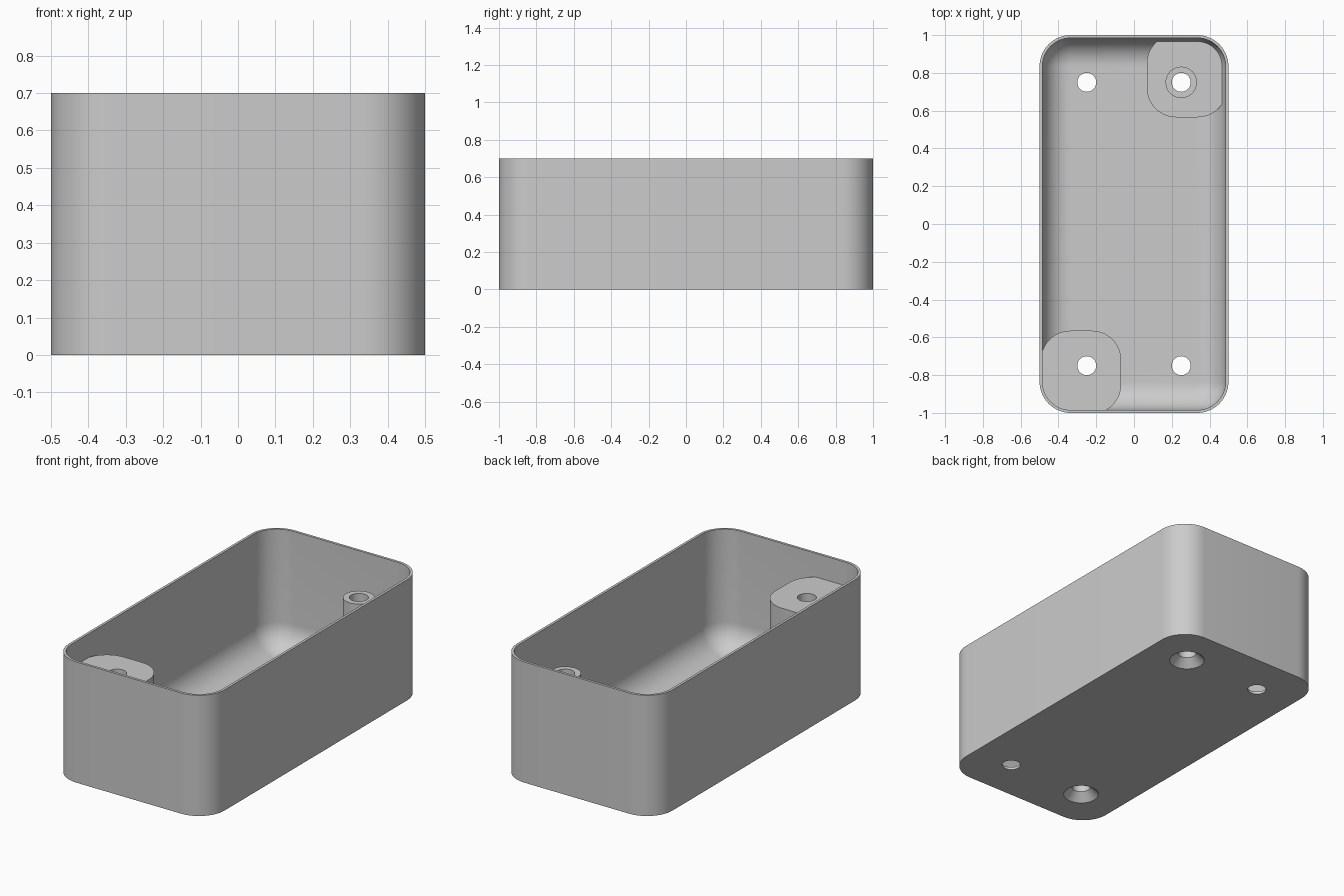
import bpy, bmesh
from math import sin, cos, pi

if "Cube" in bpy.data.objects:
    bpy.data.objects.remove(bpy.data.objects["Cube"])

WIDTH, LENGTH, HEIGHT = 0.5, 1.0, 0.70     # half width, half length, full height
CORNER, WALL, FLOOR = 0.165, 0.015, 0.015
POST_TOP, LOW_TOP = 0.563, 0.09
SCREW_X, SCREW_Y, HOLE = 0.25, 0.75, 0.05

grey = bpy.data.materials.new("matte grey")
grey.use_nodes = True
grey.diffuse_color = (0.6, 0.6, 0.6, 1)
grey.node_tree.nodes["Principled BSDF"].inputs["Base Color"].default_value = (0.6, 0.6, 0.6, 1)


def rounded(cx, cy, hx, hy, r, z, n=14):
    """Rounded rectangle outline, anticlockwise."""
    points = []
    for k, (sx, sy) in enumerate([(1, 1), (-1, 1), (-1, -1), (1, -1)]):
        for i in range(n + 1):
            a = (k + i / n) * pi / 2
            points.append((cx + sx * (hx - r) + r * cos(a),
                           cy + sy * (hy - r) + r * sin(a), z))
    return points


def circle(cx, cy, r, z, n=48):
    return [(cx + r * cos(2 * pi * i / n), cy + r * sin(2 * pi * i / n), z)
            for i in range(n)]


def loft(name, outlines):
    """Closed solid skinned through a stack of outlines."""
    bm = bmesh.new()
    loops = [[bm.verts.new(p) for p in o] for o in outlines]
    n = len(loops[0])
    for low, high in zip(loops, loops[1:]):
        for i in range(n):
            j = (i + 1) % n
            bm.faces.new((low[i], low[j], high[j], high[i]))
    bm.faces.new(loops[0][::-1])
    bm.faces.new(loops[-1])
    mesh = bpy.data.meshes.new(name)
    bm.to_mesh(mesh)
    bm.free()
    mesh.materials.append(grey)
    obj = bpy.data.objects.new(name, mesh)
    bpy.context.collection.objects.link(obj)
    return obj


def select(obj):
    bpy.ops.object.select_all(action="DESELECT")
    obj.select_set(True)
    bpy.context.view_layer.objects.active = obj


def boolean(obj, cutter, operation="DIFFERENCE"):
    mod = obj.modifiers.new("cut", "BOOLEAN")
    mod.object, mod.operation, mod.solver = cutter, operation, "EXACT"
    select(obj)
    bpy.ops.object.modifier_apply(modifier=mod.name)


def screw_hole(x, y, countersunk):
    outlines = [circle(x, y, HOLE, HEIGHT)]
    if countersunk:
        outlines = [circle(x, y, HOLE + 0.055, -0.01),
                    circle(x, y, HOLE, 0.045)] + outlines
    else:
        outlines.insert(0, circle(x, y, HOLE, -0.1))
    return loft("hole_cutter", outlines)


def corner_block(name, side, top):
    """Rounded block tucked into one corner of the box."""
    return loft(name, [rounded(side * 0.28, side * 0.785, 0.212, 0.22, 0.155, z)
                       for z in (FLOOR / 2, top)])


# Outer body
shell = loft("box_shell", [rounded(0, 0, WIDTH, LENGTH, CORNER, z) for z in (0, HEIGHT)])

# Cavity with a filleted floor
fillet, inner = 0.147, CORNER - WALL
layers = []
for i in range(13):
    a = i / 12 * pi / 2
    inset = fillet * (1 - sin(a))
    layers.append(rounded(0, 0, WIDTH - WALL - inset, LENGTH - WALL - inset,
                          inner - inset, FLOOR + fillet * (1 - cos(a))))
layers.append(rounded(0, 0, WIDTH - WALL, LENGTH - WALL, inner, HEIGHT + 0.1))
cavity = loft("cavity_cutter", layers)
boolean(shell, cavity)

# Corner blocks and screw post
tall_block = corner_block("tall_corner_block", -1, POST_TOP)
low_block = corner_block("low_corner_block", 1, LOW_TOP)
post = loft("screw_post", [circle(SCREW_X, SCREW_Y, 0.083, z)
                           for z in (LOW_TOP - 0.02, POST_TOP)])

# Keep the blocks inside the wall thickness
half = WALL / 2
envelope = loft("envelope_cutter", [rounded(0, 0, WIDTH - half, LENGTH - half, CORNER - half, z)
                                    for z in (-0.1, HEIGHT + 0.1)])
for block in (tall_block, low_block):
    boolean(block, envelope, "INTERSECT")

# Screw holes, countersunk below the blocks
cutters = [cavity, envelope]
for sx in (-1, 1):
    for sy in (-1, 1):
        hole = screw_hole(sx * SCREW_X, sy * SCREW_Y, sx == sy)
        cutters.append(hole)
        boolean(shell, hole)
        if sx == sy:
            for part in ([tall_block] if sx < 0 else [low_block, post]):
                boolean(part, hole)

for cutter in cutters:
    bpy.data.objects.remove(cutter)
for part in (shell, tall_block, low_block, post):
    select(part)
    bpy.ops.object.shade_smooth_by_angle(angle=pi / 6)
